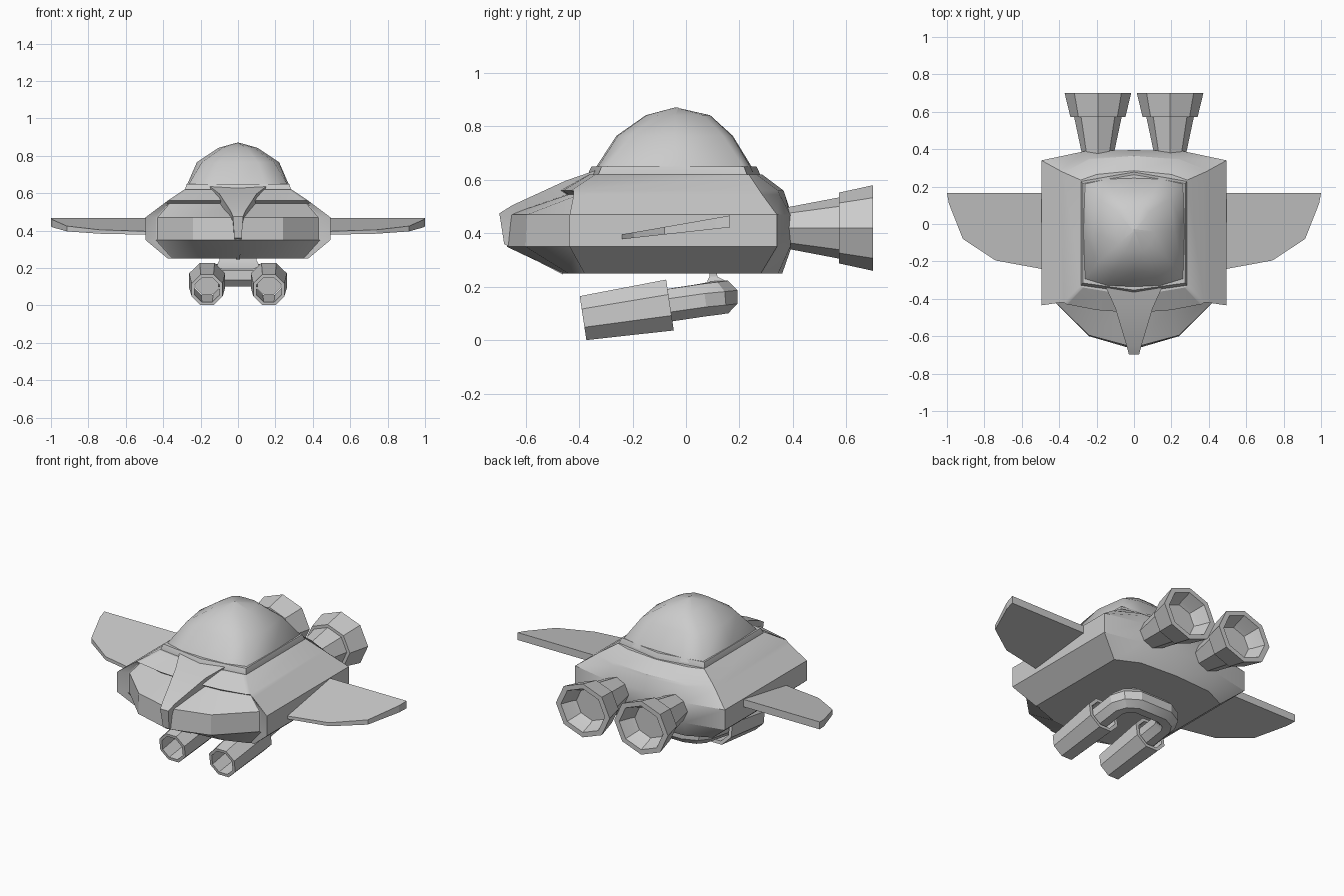
import bpy, bmesh, math
from mathutils import Vector, Matrix

if "Cube" in bpy.data.objects:
    bpy.data.objects.remove(bpy.data.objects["Cube"])


def finish(bm, name, angle=30):
    bmesh.ops.recalc_face_normals(bm, faces=bm.faces)
    me = bpy.data.meshes.new(name)
    bm.to_mesh(me)
    bm.free()
    ob = bpy.data.objects.new(name, me)
    bpy.context.collection.objects.link(ob)
    bpy.ops.object.select_all(action='DESELECT')
    ob.select_set(True)
    bpy.context.view_layer.objects.active = ob
    bpy.ops.object.shade_smooth_by_angle(angle=math.radians(angle))
    return ob


def loft(name, rings, loop=False, angle=30):
    """Skin a list of equal-length closed rings; cap the ends or loop round."""
    bm = bmesh.new()
    vs = [[bm.verts.new(p) for p in r] for r in rings]
    n = len(rings[0])
    pairs = list(zip(vs, vs[1:])) + ([(vs[-1], vs[0])] if loop else [])
    for a, b in pairs:
        for i in range(n):
            j = (i + 1) % n
            bm.faces.new((a[i], a[j], b[j], b[i]))
    if not loop:
        bm.faces.new(vs[0])
        bm.faces.new(vs[-1])
    return finish(bm, name, angle)


def sym(half, z):
    """Mirror a half outline (first and last point on x=0) into a ring."""
    return [(x, y, z) for x, y in half] + [(-x, y, z) for x, y in half[-2:0:-1]]


def octagon(center, axis, r, sz=1.0, turn=0.0):
    """Octagon ring around a point, facing along axis in the yz plane or sideways."""
    axis = Vector(axis).normalized()
    up = (Vector((0, 0, 1)) - axis * axis.z).normalized()
    side = axis.cross(up)
    return [Vector(center) + side * r * math.cos(a) + up * r * sz * math.sin(a)
            for a in (turn + k * math.pi / 4 for k in range(8))]


# Hull: stacked horizontal outlines with recessed nose under an upper lip
hull = [
    (0.25, [(0, -.46), (.20, -.44), (.34, -.39), (.35, -.38), (.375, -.38), (.375, .28), (.24, .345), (0, .36)]),
    (0.35, [(0, -.67), (.24, -.60), (.43, -.41), (.44, -.41), (.495, -.435), (.495, .34), (.26, .39), (0, .395)]),
    (0.47, [(0, -.66), (.24, -.595), (.43, -.41), (.44, -.41), (.495, -.435), (.495, .34), (.26, .39), (0, .395)]),
    (0.545, [(0, -.45), (.20, -.44), (.365, -.40), (.37, -.40), (.395, -.42), (.395, .285), (.24, .35), (0, .37)]),
    (0.56, [(0, -.475), (.20, -.46), (.355, -.43), (.36, -.43), (.375, -.42), (.375, .275), (.24, .345), (0, .365)]),
    (0.62, [(0, -.37), (.15, -.36), (.27, -.34), (.275, -.34), (.285, -.33), (.285, .235), (.20, .265), (0, .285)]),
]
loft("hull", [sym(h, z) for z, h in hull], angle=28)

# Canopy frame
base = [(0, -.37), (.285, -.33), (.285, .23), (0, .28)]
loft("canopy_frame", [sym(base, .60), sym(base, .615),
                      sym([(x * .96, -.04 + (y + .04) * .95) for x, y in base], .65)])

# Canopy dome
dome = [(.63, .275, -.35, .255, .97), (.65, .27, -.335, .245, .97), (.765, .22, -.26, .175, .88),
        (.842, .105, -.15, .09, .80), (.87, .004, -.044, -.036, .7)]
loft("canopy", [sym([(0, f), (w * c * .55, f * .98), (w * c, f * .9 * c), (w, -.04),
                     (w * c, b * .9 * c if b > 0 else b), (w * c * .55, b * .98), (0, b)], z)
                for z, w, f, b, c in dome], angle=60)

# Central beak running from the canopy over the nose: outer y,z / inner y,z / half width
beak = [(-.34, .635, -.32, .58, .15), (-.45, .597, -.42, .53, .10), (-.65, .505, -.60, .44, .04),
        (-.698, .475, -.60, .42, .027), (-.68, .36, -.60, .38, .02), (-.46, .246, -.45, .28, .01)]
loft("nose_beak", [[(-w, y, z), (w, y, z), (w, v, u), (-w, v, u)] for y, z, v, u, w in beak])

# Wings, thickening toward the trailing edge
plan = [(.44, .165), (1.0, .165), (.99, .11), (.915, -.08), (.74, -.195), (.44, -.25)]

for s, side in ((1, "right"), (-1, "left")):
    loft(side + "_wing", [[(s * x, y, z0 + k * (y + .24)) for x, y in plan]
                          for z0, k in ((.378, .11), (.396, .175))], angle=10)

    # Engine nozzle: stepped cone with hollow bell
    prof = [(.34, .078), (.572, .127), (.572, .147), (.70, .178), (.70, .145), (.63, .118), (.61, .105)]
    loft(side + "_engine", [octagon((s * .193, y, .42), (0, 1, 0), r, .9) for y, r in prof], angle=20)

    # Gun barrel: open tilted octagonal tube
    a, b = Vector((s * .165, -.385, .083)), Vector((s * .165, -.06, .132))
    d = b - a
    t = math.pi / 8
    loft(side + "_gun_barrel", [octagon(a, d, .09, 1, t), octagon(b, d, .104, 1, t),
                                octagon(b, d, .083, 1, t), octagon(a, d, .072, 1, t)], loop=True, angle=20)

# U-shaped pipe joining the two barrels
half_path = [(.165, -.17, .115), (.165, .06, .15), (.145, .105, .157), (.09, .133, .162)]
path = [Vector(p) for p in half_path] + [Vector((-x, y, z)) for x, y, z in half_path[::-1]]
rings = []
for i, p in enumerate(path):
    tan = (path[min(i + 1, 7)] - p).normalized() + (p - path[max(i - 1, 0)]).normalized()
    rings.append(octagon(p, tan, .066, 1, math.pi / 8))
loft("gun_pipe", rings, angle=20)

# Pylon hanging the guns from the hull
loft("gun_pylon", [[(-w, f, z), (w, f, z), (w, b, z), (-w, b, z)] for z, w, f, b in
                   ((.19, .115, .08, .17), (.222, .11, .08, .15), (.238, .10, .088, .118), (.27, .10, .09, .11))])
